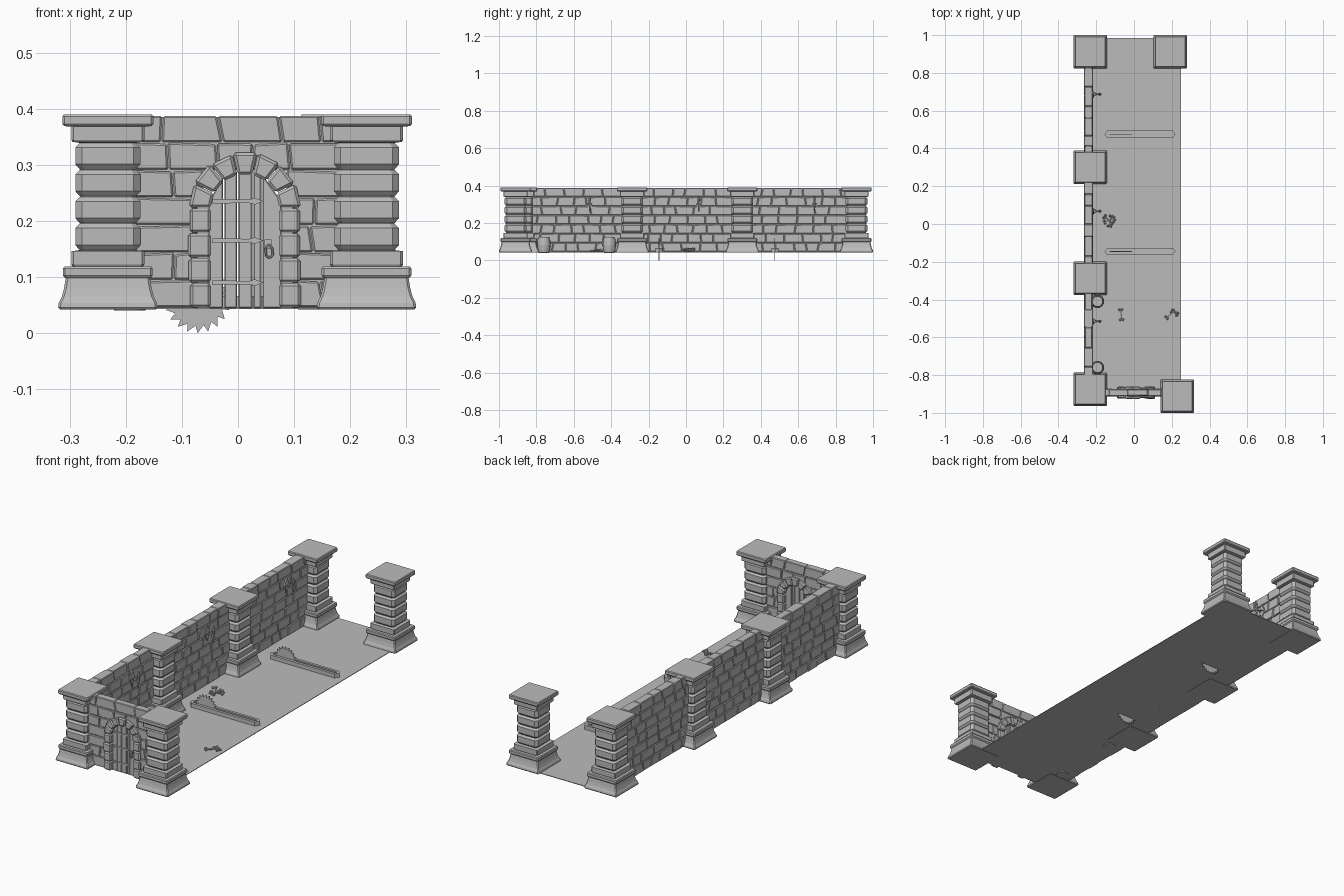
import bpy, bmesh, math, random
from mathutils import Matrix, Vector

if "Cube" in bpy.data.objects:
    bpy.data.objects.remove(bpy.data.objects["Cube"])

random.seed(4)
stone = bpy.data.materials.new("plain grey")
stone.diffuse_color = (0.5, 0.5, 0.5, 1)
stone.use_nodes = True
stone.node_tree.nodes["Principled BSDF"].inputs["Base Color"].default_value = stone.diffuse_color
Z0 = 0.045                       # floor level
ARCH_X, ARCH_Z = 0.0125, 0.223   # centre of the door arch


def finish(name, bm, bevel=0, loc=(0, 0, 0)):
    if bevel:
        bmesh.ops.bevel(bm, geom=bm.edges[:], offset=bevel, segments=1, profile=0.5, affect='EDGES')
    bmesh.ops.recalc_face_normals(bm, faces=bm.faces[:])
    me = bpy.data.meshes.new(name)
    bm.to_mesh(me)
    bm.free()
    me.materials.append(stone)
    return place(name, me, loc)


def place(name, me, loc):
    ob = bpy.data.objects.new(name, me)
    ob.location = loc
    bpy.context.collection.objects.link(ob)
    return ob


def loft(bm, rings):
    """Skin a list of equal-length point rings and cap both ends."""
    vs = [[bm.verts.new(p) for p in r] for r in rings]
    n = len(rings[0])
    for a, b in zip(vs, vs[1:]):
        for i in range(n):
            bm.faces.new((a[i], a[(i + 1) % n], b[(i + 1) % n], b[i]))
    bm.faces.new(vs[0][::-1])
    bm.faces.new(vs[-1])


def prism(bm, pts, to3d, d0, d1):
    loft(bm, [[to3d(u, v, d) for u, v in pts] for d in (d0, d1)])


def rect(u0, u1, v0, v1):
    return [(u0, v0), (u1, v0), (u1, v1), (u0, v1)]


def circle(r, z, n=16):
    return [(r * math.cos(2 * math.pi * i / n), r * math.sin(2 * math.pi * i / n), z) for i in range(n)]


def rod(bm, a, b, r0, r1=None, n=8):
    a, b = Vector(a), Vector(b)
    m = Matrix.Translation((a + b) / 2) @ (b - a).to_track_quat('Z', 'Y').to_matrix().to_4x4()
    bmesh.ops.create_cone(bm, cap_ends=True, segments=n, radius1=r0, radius2=r0 if r1 is None else r1,
                          depth=(b - a).length, matrix=m)


# floor
bm = bmesh.new()
prism(bm, rect(-0.25, 0.25, -0.9, 0.985), lambda u, v, d: (u, v, d), 0.043, 0.046)
finish("floor", bm)

# pillars: square moulded base, four bulging blocks, capital
profile = [(.085, .003, .042), (.0885, .004, .046), (.0875, .004, .054), (.082, .004, .065), (.078, .004, .08),
           (.075, .004, .098), (.077, .004, .099), (.080, .004, .103), (.080, .004, .115), (.077, .004, .119),
           (.063, .004, .119), (.065, .004, .122), (.065, .004, .146)]
for i in range(4):
    z, h = .148 + i * .048, .048
    profile += [(.050, .008, z), (.058, .012, z + .009), (.058, .012, z + h - .009), (.050, .008, z + h - .001)]
profile += [(.063, .004, .341), (.065, .004, .344), (.065, .004, .368), (.078, .004, .369),
            (.081, .004, .373), (.081, .004, .386), (.078, .004, .390)]
bm = bmesh.new()
loft(bm, [[(h, -h + c, z), (h, h - c, z), (h - c, h, z), (-h + c, h, z),
           (-h, h - c, z), (-h, -h + c, z), (-h + c, -h, z), (h - c, -h, z)] for h, c, z in profile])
spots = [(-.232, -.876), (-.232, -.288), (-.232, .301), (-.232, .9115), (.192, .9115), (.229, -.9115)]
first = finish("pillar", bm, loc=(*spots[0], 0))
for x, y in spots[1:]:
    place("pillar", first.data, (x, y, 0))


# brick walls: uneven rows on a thin mortar core, opened where the door stands
def wall(name, u0, u1, to3d, thick, lengths, door=False):
    bricks, core = bmesh.new(), bmesh.new()
    rows, rh = 7, (0.388 - Z0) / 7
    for r in range(rows):
        z0, z1 = Z0 + r * rh, Z0 + (r + 1) * rh
        spans = [(u0, u1)]
        dz = max(0, (z0 + z1) / 2 - ARCH_Z)
        if door and dz < .085:
            w = math.sqrt(.085 ** 2 - dz ** 2)
            spans = [(u0, ARCH_X - w), (ARCH_X + w, u1)]
        for a, b in spans:
            prism(core, rect(a, b, z0, z1 - (.003 if r == rows - 1 else 0)), to3d, -thick * .38, thick * .38)
            u, slant = a, 0
            first_len = random.uniform(.4, 1)
            while u < b - .001:
                end = u + random.uniform(*lengths) * first_len
                first_len = 1
                if b - end < .03:
                    end = b
                s = 0 if end == b else random.uniform(-.005, .005)
                g, t = .0012, thick / 2 + random.uniform(-.002, .003)
                k = random.uniform(-.002, .002) if r < rows - 1 else 0
                prism(bricks, [(u + g - slant, z0 + g), (end - g - s, z0 + g),
                               (end - g + s, z1 - g + k), (u + g + slant, z1 - g - k)], to3d, -t, t)
                u, slant = end, s
    finish(name + "_bricks", bricks, .0028)
    finish(name + "_mortar", core)


for i in range(3):
    wall("side_wall", spots[i][1] + .05, spots[i + 1][1] - .05,
         lambda u, v, d: (-.241 + d, u, v), .043, (.06, .105))
front = lambda u, v, d: (u, -.893 + d, v)
wall("front_wall", -.185, .185, front, .036, (.06, .12), True)

# door surround: jamb stones and wedge-shaped arch stones
bm = bmesh.new()
for s in (-1, 1):
    for i in range(4):
        z, h = Z0 + i * .0445, .0445
        o, d = random.uniform(.097, .102), random.uniform(.028, .032)
        prism(bm, [(ARCH_X + s * a, b) for a, b in rect(.061, o, z + .0005, z + h - .0005)], front, -d, d)
for i in range(7):
    a0, a1 = math.pi * i / 7 + .008, math.pi * (i + 1) / 7 - .008
    o, d = random.uniform(.098, .102), random.uniform(.028, .033)
    prism(bm, [(ARCH_X + r * math.cos(a), ARCH_Z + r * math.sin(a))
               for r, a in ((.061, a0), (o, a0), (o, a1), (.061, a1))], front, -d, d)
finish("door_surround", bm, .005)

# door planks cut to the arch
bm = bmesh.new()
edges = [-.066, -.038, -.013, .014, .030, .066]
for a, b in zip(edges, edges[1:]):
    top = lambda u: ARCH_Z + math.sqrt(.067 ** 2 - u * u)
    d = random.uniform(.009, .012)
    prism(bm, [(ARCH_X + a + .001, Z0), (ARCH_X + b - .001, Z0),
               (ARCH_X + b - .001, top(b)), (ARCH_X + a + .001, top(a))], front, -d, d)
finish("door_planks", bm, .002)

# hinges and ring handle
bm = bmesh.new()
for z in (.09, .165, .235):
    prism(bm, [(-.045, z - .004), (.02, z - .003), (.03, z - .006), (.045, z),
               (.03, z + .006), (.02, z + .003), (-.045, z + .004)], front, -.015, -.009)
finish("door_hinges", bm)
bm = bmesh.new()
prism(bm, rect(.047, .060, .15, .167), front, -.016, -.009)
pts = [(.055, .158), (.049, .152), (.050, .138), (.056, .134), (.062, .139), (.061, .152)]
for p, q in zip(pts, pts[1:] + pts[:1]):
    rod(bm, front(*p, -.019), front(*q, -.019), .002, n=6)
finish("door_handle", bm)

# barrels with hoops and a sunken lid
bm = bmesh.new()
loft(bm, [circle(r, z) for r, z in ((.028, .040), (.031, .052), (.033, .052), (.0345, .061), (.0335, .061),
                                   (.0355, .082), (.0335, .104), (.0345, .104), (.033, .113), (.031, .113),
                                   (.028, .125), (.025, .125), (.025, .117))])
barrel = finish("barrel", bm, loc=(-.193, -.76, 0))
place("barrel", barrel.data, (-.193, -.41, 0))

# saw traps: toothed blade standing in a slotted rail
xz = lambda u, v, d: (u, d, v)
flat = lambda u, v, d: (u, v, d)
blade, rail = bmesh.new(), bmesh.new()
teeth = []
for i in range(20):
    for r, o in ((.047, 0), (.060, .25)):
        a = 2 * math.pi * (i + o) / 20 - math.pi / 2 - 2 * math.pi * .25 / 20
        teeth.append((-.072 + r * math.cos(a), .060 + r * math.sin(a)))
prism(blade, teeth, xz, -.002, .002)
for s in (-1, 1):
    prism(rail, [(-.156, 0), (-.142, s * .019), (.206, s * .019), (.220, 0),
                 (.205, 0), (.199, s * .006), (-.135, s * .006), (-.141, 0)], flat, .044, .066)
prism(rail, rect(-.141, .205, -.01, .01), flat, .044, .060)
b = finish("saw_blade", blade, loc=(0, -.145, 0))
r = finish("saw_rail", rail, loc=(0, -.145, 0))
place("saw_blade", b.data, (0, .475, 0))
place("saw_rail", r.data, (0, .475, 0))

# wall torches: diamond plate, forked arm, ring and stick
bm = bmesh.new()
prism(bm, [(0, .265), (.018, .303), (0, .342), (-.018, .303)], lambda u, v, d: (d, u, v), -.221, -.213)
for y in (-.012, .012):
    rod(bm, (-.217, y, .303), (-.195, 0, .300), .003)
rod(bm, (-.197, 0, .300), (-.184, 0, .300), .003)
rod(bm, (-.184, 0, .262), (-.180, 0, .325), .003, .006)
rod(bm, (-.1825, 0, .295), (-.182, 0, .305), .0085)
rod(bm, (-.180, 0, .325), (-.179, 0, .348), .008, .002)
torch = finish("wall_torch", bm, loc=(0, -.515, 0))
for y in (.068, .687):
    place("wall_torch", torch.data, (0, y, 0))

# loose bones
bm = bmesh.new()
for x, y, deg, z in ((-.068, -.48, 95, .050), (.193, -.478, 40, .050), (.215, -.470, 150, .055),
                     (-.13, .02, 20, .050), (-.125, .015, 80, .056), (-.135, .022, 140, .062)):
    c, s = math.cos(math.radians(deg)), math.sin(math.radians(deg))
    at = lambda l, w: (x + l * c - w * s, y + l * s + w * c, z)
    k = .6 if deg == 150 else 1
    rod(bm, at(-.026 * k, 0), at(.026 * k, 0), .004, n=6)
    for e in (-.027 * k, .027 * k):
        for w in (-.007, .007):
            bmesh.ops.create_icosphere(bm, subdivisions=1, radius=.0075, matrix=Matrix.Translation(at(e, w)))
finish("bones", bm)
